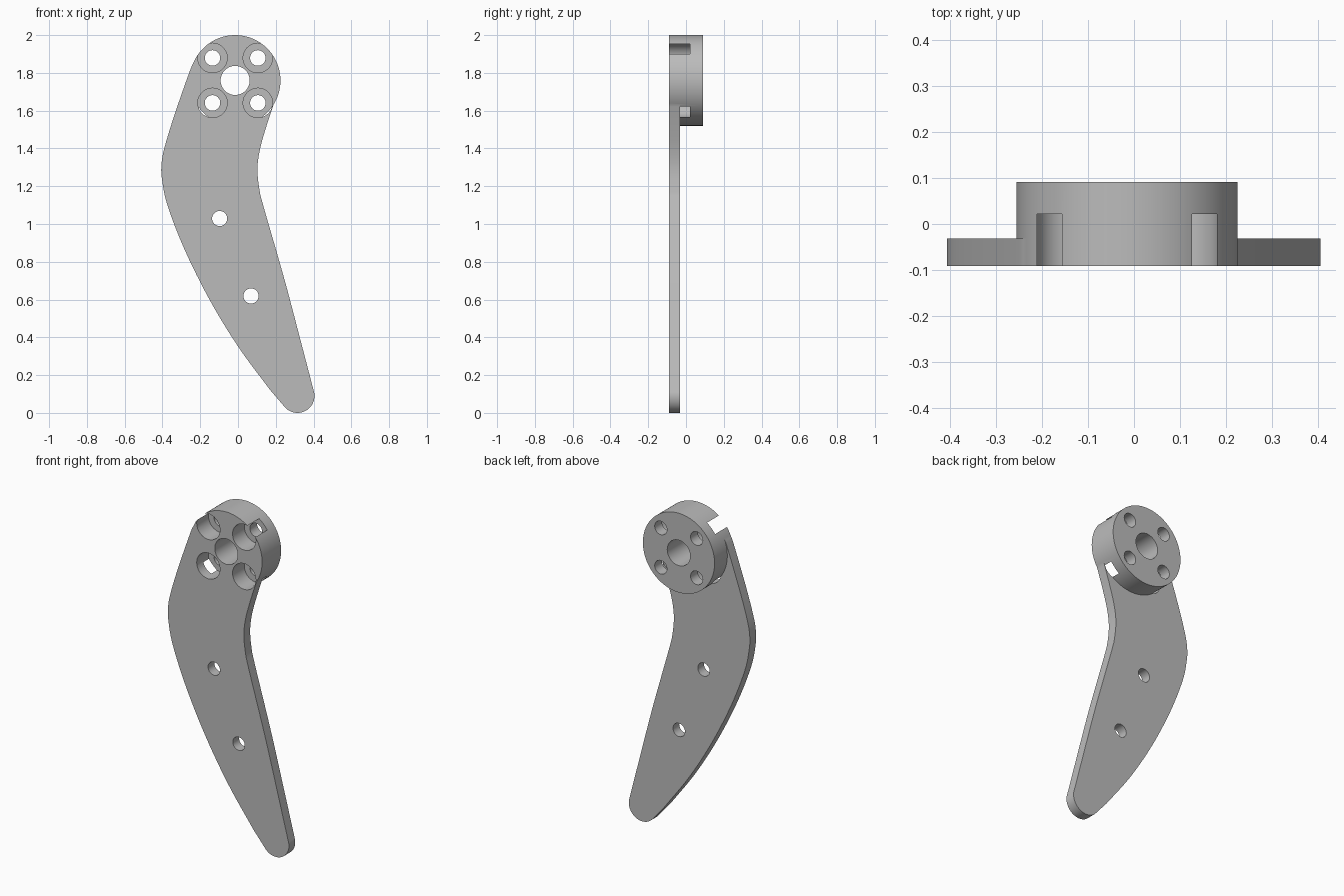
import bpy, bmesh, math
from mathutils import Vector

cube = bpy.data.objects.get("Cube")
if cube:
    bpy.data.objects.remove(cube, do_unlink=True)

FRONT, BACK = -0.091, 0.091
PLATE_BACK = -0.031
BORE_END = 0.022
HUB = Vector((-0.015, 1.76))
HUB_R = 0.24
TIP = Vector((0.315, 0.09))

grey = bpy.data.materials.new("plain grey")
grey.use_nodes = True
grey.diffuse_color = (0.5, 0.5, 0.5, 1)
grey.node_tree.nodes["Principled BSDF"].inputs["Base Color"].default_value = (0.5, 0.5, 0.5, 1)


def arc(centre, radius, start, end, steps):
    angles = [math.radians(start + (end - start) * i / steps) for i in range(steps + 1)]
    return [centre + radius * Vector((math.cos(a), math.sin(a))) for a in angles]


def spline(points, steps=6):
    """Smooth curve passing through every point."""
    p = [Vector(q) for q in points]
    p = [2 * p[0] - p[1]] + p + [2 * p[-1] - p[-2]]
    result = []
    for a, b, c, d in zip(p, p[1:], p[2:], p[3:]):
        for i in range(steps):
            t = i / steps
            result.append(0.5 * (2 * b + (c - a) * t + (2 * a - 5 * b + 4 * c - d) * t ** 2
                                 + (3 * b - a - 3 * c + d) * t ** 3))
    return result + [p[-2]]


def prism(name, outline, y0, y1):
    """Extrude an x-z outline along y."""
    bm = bmesh.new()
    face = bm.faces.new([bm.verts.new((q.x, y0, q.y)) for q in outline])
    new = bmesh.ops.extrude_face_region(bm, geom=[face])["geom"]
    bmesh.ops.translate(bm, vec=(0, y1 - y0, 0),
                        verts=[v for v in new if isinstance(v, bmesh.types.BMVert)])
    bmesh.ops.recalc_face_normals(bm, faces=bm.faces)
    mesh = bpy.data.meshes.new(name)
    bm.to_mesh(mesh)
    bm.free()
    mesh.materials.append(grey)
    obj = bpy.data.objects.new(name, mesh)
    bpy.context.collection.objects.link(obj)
    return obj


def cylinder(name, centre, radius, y0, y1, sides=48):
    return prism(name, arc(Vector(centre), radius, 0, 360, sides)[:-1], y0, y1)


def combine(target, tool, operation):
    bpy.context.view_layer.objects.active = target
    mod = target.modifiers.new(operation.title(), "BOOLEAN")
    mod.operation, mod.solver, mod.object = operation, "EXACT", tool
    bpy.ops.object.modifier_apply(modifier=mod.name)
    bpy.data.objects.remove(tool, do_unlink=True)


# Curved flat arm with a rounded tip, ending inside the hub
right_edge = spline([(0.402, 0.112), (0.336, 0.365), (0.246, 0.706), (0.135, 1.093),
                     (0.113, 1.185), (0.103, 1.288), (0.114, 1.385), (0.145, 1.5),
                     (0.192, 1.645)])
left_edge = spline([(-0.234, 1.858), (-0.257, 1.805), (-0.336, 1.579), (-0.389, 1.405),
                    (-0.405, 1.315), (-0.402, 1.235), (-0.373, 1.098), (-0.283, 0.865),
                    (-0.151, 0.6), (0, 0.352), (0.167, 0.125)])
tip = arc(TIP, 0.09, 224, 370, 24)
inside = [HUB + Vector((0.1, 0.02)), HUB + Vector((-0.1, 0.12))]
arm = prism("lever_arm", tip + right_edge + inside + left_edge, FRONT, PLATE_BACK)

# Round hub at the top
combine(arm, cylinder("hub", HUB, HUB_R, FRONT, BACK, 96), "UNION")

# Shaft hole and the two holes along the arm
for centre, radius in ((HUB, 0.077), ((-0.097, 1.029), 0.04), ((0.069, 0.619), 0.04)):
    combine(arm, cylinder("hole_cutter", centre, radius, -0.2, 0.2), "DIFFERENCE")

# Four bolt holes with wide counterbores that break through the hub rim
for sx in (-1, 1):
    for sz in (-1, 1):
        centre = HUB + Vector((0.12 * sx, 0.119 * sz))
        combine(arm, cylinder("counterbore_cutter", centre, 0.078, -0.2, BORE_END), "DIFFERENCE")
        combine(arm, cylinder("bolt_cutter", centre, 0.041, -0.2, 0.2), "DIFFERENCE")

# Smooth curved walls, sharp rims
bpy.ops.object.select_all(action="DESELECT")
arm.select_set(True)
bpy.context.view_layer.objects.active = arm
bpy.ops.object.shade_smooth_by_angle(angle=math.radians(30))
